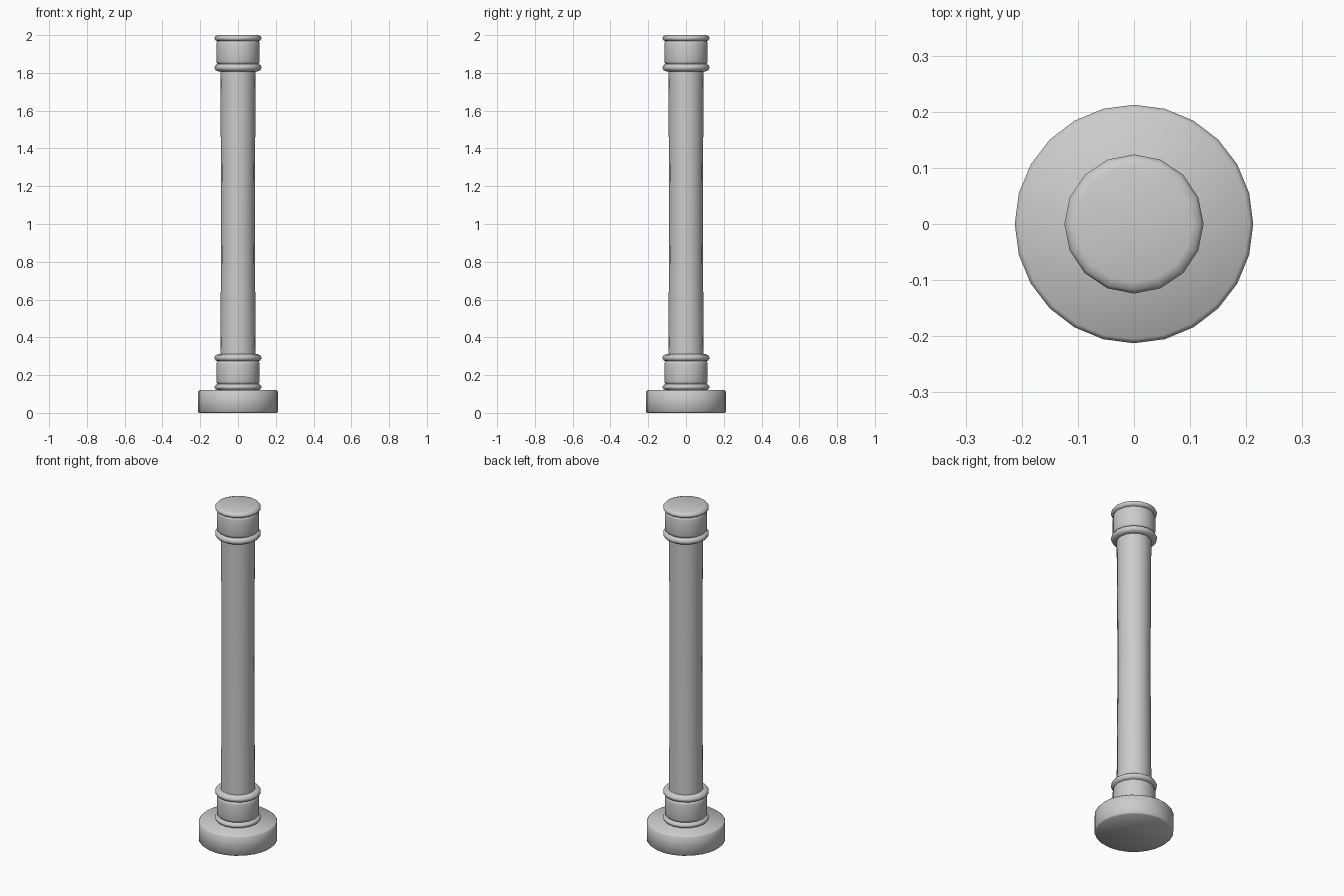
import bpy, bmesh, math

if "Cube" in bpy.data.objects:
    bpy.data.objects.remove(bpy.data.objects["Cube"])

def lathe(name, profile, sides):
    """Closed solid of revolution from (radius, z) points, bottom to top."""
    bm = bmesh.new()
    rings = []
    for r, z in profile:
        rings.append([bm.verts.new((r * math.cos(2 * math.pi * i / sides),
                                    r * math.sin(2 * math.pi * i / sides), z))
                      for i in range(sides)])
    for a, b in zip(rings, rings[1:]):
        for i in range(sides):
            j = (i + 1) % sides
            bm.faces.new((a[i], a[j], b[j], b[i]))
    bm.faces.new(rings[0][::-1])
    bm.faces.new(rings[-1])
    mesh = bpy.data.meshes.new(name)
    bm.to_mesh(mesh)
    bm.free()
    ob = bpy.data.objects.new(name, mesh)
    bpy.context.collection.objects.link(ob)
    bpy.context.view_layer.objects.active = ob
    bpy.ops.object.select_all(action='DESELECT')
    ob.select_set(True)
    bpy.ops.object.shade_smooth_by_angle(angle=math.radians(50))
    return ob

def ring(name, z0, z1, inner=0.104, outer=0.124):
    """Rounded moulding between two heights."""
    h, w = z1 - z0, outer - inner
    lathe(name, [(inner, z0), (inner + 0.7 * w, z0 + 0.15 * h),
                 (outer, z0 + 0.4 * h), (outer, z0 + 0.6 * h),
                 (inner + 0.7 * w, z1 - 0.15 * h), (inner, z1)], 16)

def drum(name, z0, z1):
    """Collar with softened rims."""
    lathe(name, [(0.104, z0), (0.112, z0 + 0.006), (0.115, z0 + 0.018),
                 (0.115, z1 - 0.018), (0.112, z1 - 0.006), (0.104, z1)], 16)

# Round plinth
lathe("plinth", [(0.205, 0), (0.2125, 0.007), (0.2125, 0.112), (0.205, 0.12)], 24)

# Base mouldings
ring("base_lower_ring", 0.12, 0.153)
drum("base_drum", 0.15, 0.276)
ring("base_upper_ring", 0.272, 0.311)

# Shaft, slightly waisted
lathe("shaft", [(0.094, 0.29), (0.0915, 0.6), (0.0895, 1.06),
                (0.0915, 1.5), (0.094, 1.83)], 16)

# Capital mouldings
ring("capital_lower_ring", 1.808, 1.848)
drum("capital_drum", 1.845, 1.972)
ring("capital_upper_ring", 1.967, 2.0)
